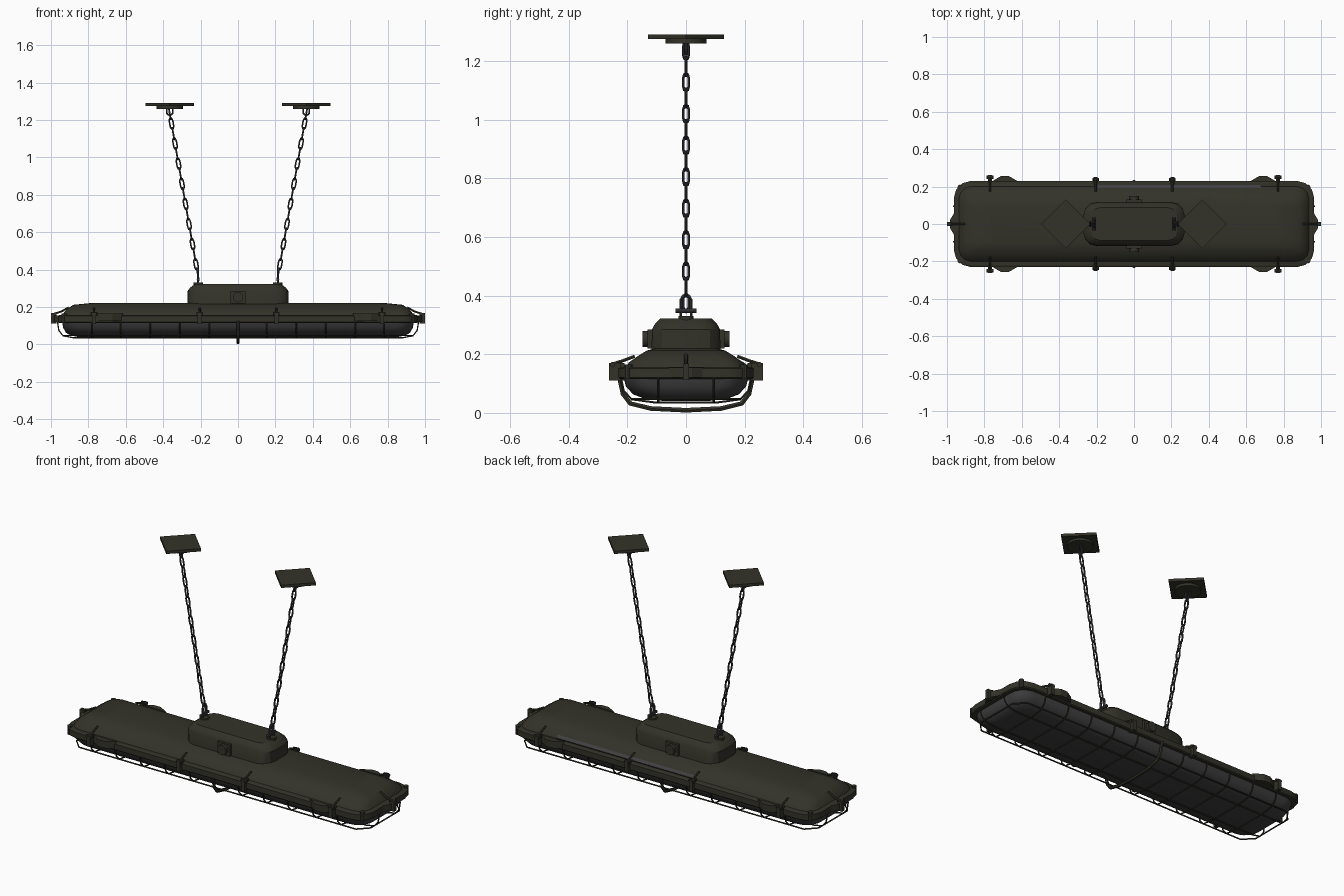
import bpy, bmesh, math
from mathutils import Vector, Matrix

if "Cube" in bpy.data.objects:
    bpy.data.objects.remove(bpy.data.objects["Cube"])


def material(name, colour):
    m = bpy.data.materials.new(name)
    m.use_nodes = True
    m.diffuse_color = (*colour, 1)
    bsdf = m.node_tree.nodes["Principled BSDF"]
    bsdf.inputs["Base Color"].default_value = (*colour, 1)
    bsdf.inputs["Roughness"].default_value = 0.7
    return m


OLIVE = material("olive paint", (0.033, 0.032, 0.022))
GLASS = material("dark grey glass", (0.05, 0.05, 0.052))
STEEL = material("chain steel", (0.04, 0.04, 0.044))


def add(name, mesh, mat, smooth=None):
    mesh.materials.clear()
    mesh.materials.append(mat)
    ob = bpy.data.objects.new(name, mesh)
    bpy.context.collection.objects.link(ob)
    if smooth:
        bpy.ops.object.select_all(action="DESELECT")
        ob.select_set(True)
        bpy.context.view_layer.objects.active = ob
        bpy.ops.object.shade_smooth_by_angle(angle=math.radians(smooth))
    return ob


def from_bmesh(name, bm, mat, smooth=None):
    bmesh.ops.recalc_face_normals(bm, faces=bm.faces)
    mesh = bpy.data.meshes.new(name)
    bm.to_mesh(mesh)
    bm.free()
    return add(name, mesh, mat, smooth)


def loft(name, sections, steps, mat, smooth=30):
    """Stack rounded rectangles given as (half x, half y, corner radius, z)."""
    bm = bmesh.new()
    rings = []
    for hx, hy, r, z in sections:
        ring = []
        for k, (sx, sy) in enumerate([(1, 1), (-1, 1), (-1, -1), (1, -1)]):
            for i in range(steps + 1):
                a = math.pi / 2 * (k + i / steps)
                ring.append(bm.verts.new((sx * (hx - r) + r * math.cos(a),
                                          sy * (hy - r) + r * math.sin(a), z)))
        rings.append(ring)
    n = len(rings[0])
    for a, b in zip(rings, rings[1:]):
        for i in range(n):
            bm.faces.new((a[i], a[(i + 1) % n], b[(i + 1) % n], b[i]))
    bm.faces.new(rings[0])
    bm.faces.new(rings[-1])
    return from_bmesh(name, bm, mat, smooth)


def tube(name, points, radius, mat, closed=False, sides=1):
    cu = bpy.data.curves.new(name, "CURVE")
    cu.dimensions = "3D"
    cu.bevel_depth = radius
    cu.bevel_resolution = sides
    cu.use_fill_caps = True
    sp = cu.splines.new("POLY")
    sp.points.add(len(points) - 1)
    for p, co in zip(sp.points, points):
        p.co = (*co, 1)
    sp.use_cyclic_u = closed
    temp = bpy.data.objects.new(name, cu)
    mesh = bpy.data.meshes.new_from_object(temp)
    bpy.data.objects.remove(temp)
    bpy.data.curves.remove(cu)
    return add(name, mesh, mat, 50)


def box(name, centre, size, mat, turn=None):
    bm = bmesh.new()
    bmesh.ops.create_cube(bm, size=1)
    mtx = Matrix.Translation(centre) @ (turn or Matrix()) @ Matrix.Diagonal((*size, 1))
    bm.transform(mtx)
    return from_bmesh(name, bm, mat)


def cylinder(name, centre, radius, depth, axis, mat, sides=12):
    bm = bmesh.new()
    bmesh.ops.create_cone(bm, cap_ends=True, segments=sides, radius1=radius,
                          radius2=radius, depth=depth)
    bm.transform(Matrix.Translation(centre)
                 @ Vector(axis).to_track_quat("Z", "Y").to_matrix().to_4x4())
    return from_bmesh(name, bm, mat, 40)


def prism(name, outline, z0, z1, mat):
    bm = bmesh.new()
    low = [bm.verts.new((x, y, z0)) for x, y in outline]
    face = bm.faces.new(low)
    out = bmesh.ops.extrude_face_region(bm, geom=[face])
    for v in out["geom"]:
        if isinstance(v, bmesh.types.BMVert):
            v.co.z = z1
    return from_bmesh(name, bm, mat)


# Housing: flange, domed roof, junction box and lens
loft("flange", [(0.957, 0.226, 0.09, 0.115), (0.963, 0.23, 0.09, 0.12),
                (0.963, 0.23, 0.09, 0.152), (0.955, 0.222, 0.085, 0.157)], 3, OLIVE)
loft("roof", [(0.94, 0.205, 0.07, 0.15), (0.93, 0.195, 0.07, 0.172),
              (0.91, 0.165, 0.06, 0.193), (0.88, 0.135, 0.05, 0.212),
              (0.78, 0.1, 0.04, 0.222)], 3, OLIVE)
loft("junction_box", [(0.27, 0.118, 0.07, 0.19), (0.27, 0.116, 0.07, 0.285),
                      (0.255, 0.105, 0.06, 0.305), (0.23, 0.088, 0.05, 0.322)], 3, OLIVE)
loft("lens", [(0.94, 0.212, 0.09, 0.118), (0.935, 0.205, 0.09, 0.09),
              (0.92, 0.18, 0.09, 0.063), (0.895, 0.14, 0.08, 0.048),
              (0.86, 0.08, 0.05, 0.041)], 5, GLASS, 50)
box("roof_strip", (0.24, 0.198, 0.166), (0.88, 0.02, 0.008), GLASS,
    Matrix.Rotation(-0.6, 4, "X"))

# Wire guard under the lens
for x in [s * (0.155 + 0.157 * i) for s in (-1, 1) for i in range(5)]:
    half = [(0.222, 0.12), (0.212, 0.075), (0.185, 0.046), (0.11, 0.036)]
    pts = [(x, -y, z) for y, z in half] + [(x, y, z) for y, z in reversed(half)]
    tube("guard_rib", pts, 0.004, OLIVE)
for y in (-0.095, 0.095):
    half = [(0.965, 0.12), (0.958, 0.075), (0.935, 0.046), (0.88, 0.036)]
    pts = [(-x, y, z) for x, z in half] + [(x, y, z) for x, z in reversed(half)]
    tube("guard_rail", pts, 0.004, OLIVE)
tube("guard_loop", [(sx * x, sy * y, 0.048) for sx, sy, ends in
                    [(1, 1, 0), (-1, 1, 1), (-1, -1, 0), (1, -1, 1)]
                    for x, y in ([(0.935, 0.13), (0.88, 0.187)] if not ends
                                 else [(0.88, 0.187), (0.935, 0.13)])],
     0.004, OLIVE, True)

# Heavy centre strap
half = [(0.228, 0.125), (0.215, 0.065), (0.19, 0.032), (0.12, 0.015)]
tube("centre_strap", [(0, -y, z) for y, z in half] + [(0, 0, 0.009)]
     + [(0, y, z) for y, z in reversed(half)], 0.009, OLIVE)

# Clamps, brackets and side glands
for s in (-1, 1):
    for x in (-0.77, -0.205, 0.205, 0.77):
        reach = 0.262 if abs(x) > 0.5 else 0.25
        box("clamp_lug", (x, s * (reach - 0.02), 0.14), (0.022, 0.04, 0.06), OLIVE)
        tube("clamp_rod", [(x, s * (reach - 0.012), 0.167), (x, s * 0.215, 0.178),
                           (x, s * 0.175, 0.193)], 0.006, OLIVE)
        cylinder("clamp_pin", (x, s * (reach - 0.012), 0.165), 0.009, 0.035, (1, 0, 0), OLIVE, 8)
    for x in (-0.69, 0.69):
        prism("side_bracket", [(x - 0.075, s * 0.225), (x + 0.075, s * 0.225),
                               (x + 0.02, s * 0.257), (x - 0.02, s * 0.257)],
              0.125, 0.165, OLIVE)
    prism("end_bracket", [(s * 0.955, -0.07), (s * 0.955, 0.07),
                          (s * 0.985, 0.02), (s * 0.985, -0.02)], 0.12, 0.155, OLIVE)
    box("end_lug", (s * 0.985, 0, 0.14), (0.03, 0.022, 0.056), OLIVE)
    tube("end_rod", [(s * 0.99, 0, 0.162), (s * 0.945, 0, 0.176), (s * 0.905, 0, 0.198)],
         0.006, OLIVE)
    box("gland_base", (0, s * 0.12, 0.252), (0.08, 0.022, 0.066), OLIVE)
    cylinder("gland", (0, s * 0.134, 0.252), 0.028, 0.03, (0, 1, 0), OLIVE)
    for x in (-0.93, 0.93):
        cylinder("corner_bolt", (x, s * 0.197, 0.14), 0.014, 0.05, (0, 0, 1), OLIVE, 8)

# Suspension: shackle, chain, hook and ceiling plate on each side
oval = [(0.010 * math.cos(a) , 0.026 * math.sin(a) + 0.006 * math.copysign(1, math.sin(a)))
        for a in [math.pi / 5 * (i + 0.5) for i in range(10)]]
for s in (-1, 1):
    low, high = Vector((s * 0.215, 0, 0.375)), Vector((s * 0.365, 0, 1.235))
    step = (high - low) / 16
    along = step.normalized()
    flat = along.cross(Vector((0, 1, 0)))
    for i in range(17):
        mid = low + step * i
        side = Vector((0, 1, 0)) if i % 2 == 0 else flat
        tube("chain_link", [mid + side * u + along * v for u, v in oval],
             0.0048, STEEL, True)
    x = s * 0.213
    tube("shackle", [(x, -0.018, 0.32), (x, -0.018, 0.385), (x, -0.01, 0.4),
                     (x, 0.01, 0.4), (x, 0.018, 0.385), (x, 0.018, 0.32)], 0.005, STEEL)
    cylinder("shackle_pin", (x, 0, 0.348), 0.008, 0.07, (0, 1, 0), STEEL, 8)
    cylinder("shackle_foot", (x, 0, 0.32), 0.026, 0.02, (0, 0, 1), OLIVE)
    x = s * 0.365
    tube("ceiling_hook", [(x - 0.016, 0, 1.265), (x - 0.016, 0, 1.235), (x, 0, 1.222),
                          (x + 0.016, 0, 1.235), (x + 0.016, 0, 1.265)], 0.005, STEEL)
    cylinder("ceiling_boss", (x, 0, 1.268), 0.07, 0.016, (0, 0, 1), OLIVE, 16)
    box("ceiling_plate", (x, 0, 1.282), (0.184, 0.184, 0.016), OLIVE,
        Matrix.Rotation(math.pi / 4, 4, "Z"))
